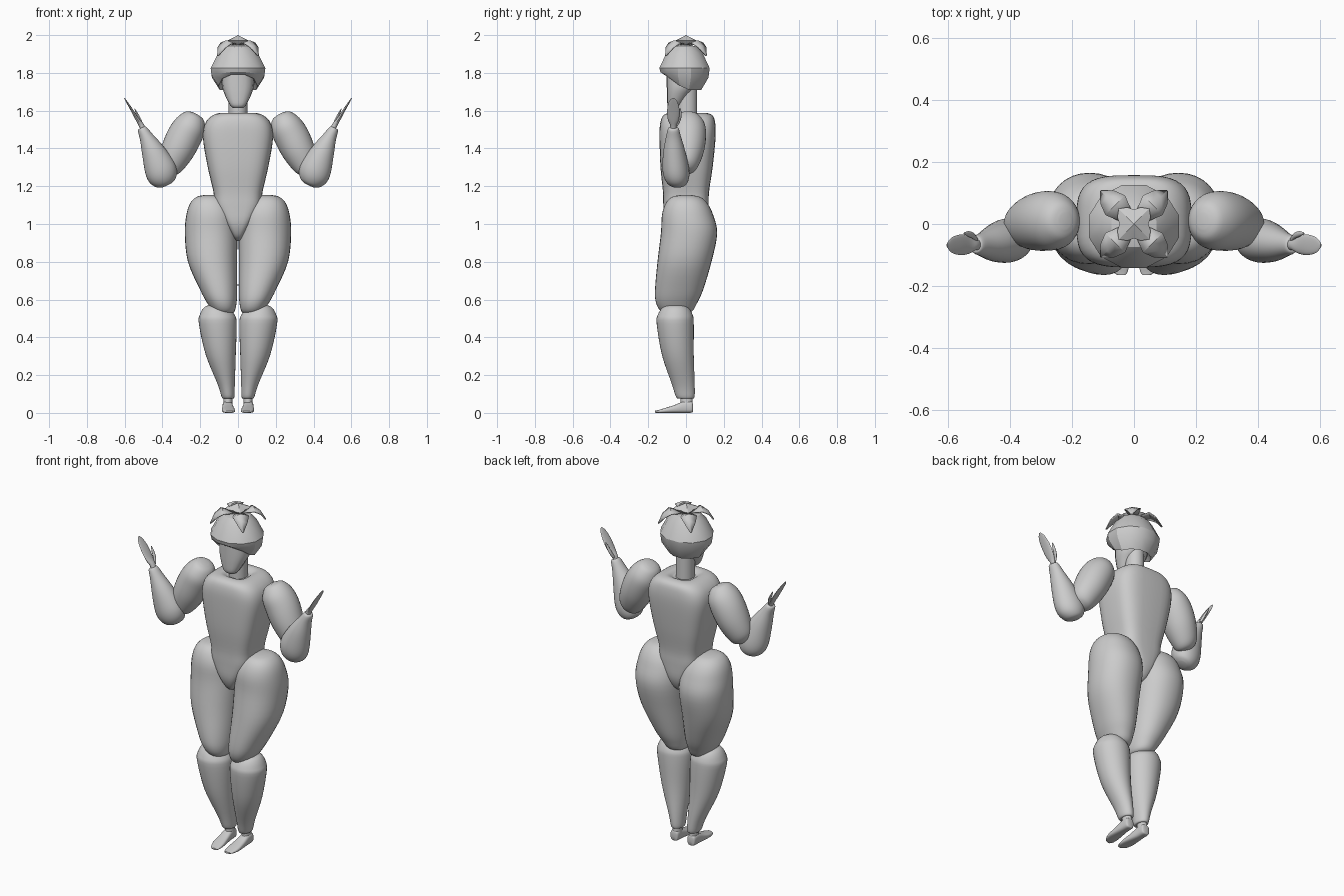
import bpy, bmesh, math
from mathutils import Vector

X, Y, Z = Vector((1, 0, 0)), Vector((0, 1, 0)), Vector((0, 0, 1))


def finish(name, bm, mirror=False, angle=40, thick=0):
    bmesh.ops.recalc_face_normals(bm, faces=bm.faces)
    me = bpy.data.meshes.new(name)
    bm.to_mesh(me)
    bm.free()
    me.shade_smooth()
    me.set_sharp_from_angle(angle=math.radians(angle))
    ob = bpy.data.objects.new(name, me)
    bpy.context.collection.objects.link(ob)
    if thick:
        s = ob.modifiers.new("thickness", 'SOLIDIFY')
        s.thickness, s.offset = thick, 0
    if mirror:
        m = ob.modifiers.new("mirror", 'MIRROR')
        m.use_mirror_merge = False
    return ob


def skin(bm, loops, start=None, end=None):
    """Bridge vertex loops and close the ends with fans."""
    n = len(loops[0])
    for a, b in zip(loops, loops[1:]):
        for i in range(n):
            j = (i + 1) % n
            bm.faces.new((a[i], a[j], b[j], b[i]))
    for co, lp in ((start, loops[0]), (end, loops[-1])):
        if co is not None:
            p = bm.verts.new(co)
            for i in range(n):
                bm.faces.new((p, lp[i], lp[(i + 1) % n]))


def loft(name, rings, u=X, v=Y, n=32, e=2.0, sub=4, mirror=False, angle=40):
    """Smooth loft through rings of (x, y, z, radius_u, radius_v)."""
    pts = []
    for i in range(len(rings) - 1):
        p = [rings[max(0, min(len(rings) - 1, i + k))] for k in (-1, 0, 1, 2)]
        for s in range(sub):
            t = s / sub
            pts.append([0.5 * (2*b + (c-a)*t + (2*a-5*b+4*c-d)*t*t + (3*b-a-3*c+d)*t**3)
                        for a, b, c, d in zip(*p)])
    pts.append(rings[-1])
    bm = bmesh.new()
    loops = []
    for x, y, z, ru, rv in pts:
        lp = []
        for i in range(n):
            a = 2 * math.pi * i / n
            c, s = math.cos(a), math.sin(a)
            cu = math.copysign(abs(c) ** (2 / e), c) * max(ru, .002)
            sv = math.copysign(abs(s) ** (2 / e), s) * max(rv, .002)
            lp.append(bm.verts.new(Vector((x, y, z)) + u * cu + v * sv))
        loops.append(lp)
    skin(bm, loops, pts[0][:3], pts[-1][:3])
    return finish(name, bm, mirror, angle)


# Torso: rounded-box bodice ending in a V between the thighs
loft("torso", [(0, .01, 1.572, .055, .055), (0, .01, 1.588, .085, .09), (0, .01, 1.575, .135, .13),
               (0, .009, 1.53, .175, .146), (0, .008, 1.45, .185, .148), (0, .003, 1.3, .16, .138),
               (0, 0, 1.17, .13, .122), (0, 0, 1.09, .12, .12), (0, 0, 1.0, .07, .115),
               (0, 0, .935, .028, .085), (0, 0, .91, .01, .04)], n=40, e=3.4)

# Legs
loft("thighs", [(.15, 0, 1.153, .03, .03), (.15, 0, 1.143, .07, .075), (.148, .003, 1.11, .105, .11),
                (.143, .008, 1.05, .13, .135), (.1425, .016, .95, .139, .149),
                (.135, -.008, .8, .13, .143), (.102, -.037, .65, .098, .127),
                (.085, -.05, .58, .077, .108), (.075, -.05, .535, .055, .08),
                (.073, -.05, .52, .025, .035)], e=2.15, mirror=True)
loft("calves", [(.12, -.055, .572, .025, .03), (.118, -.056, .56, .06, .065),
                (.11, -.057, .52, .092, .092), (.107, -.057, .47, .1, .098),
                (.091, -.043, .305, .079, .084), (.062, -.014, .15, .045, .06),
                (.053, -.004, .085, .034, .049), (.053, -.002, .075, .025, .035)], mirror=True)
loft("ankles", [(.053, .003, .1, .022, .03), (.053, .003, .03, .025, .033)], n=20, sub=1, mirror=True)
loft("feet", [(.055, .036, .028, .018, .022), (.055, .028, .031, .025, .03), (.055, -.01, .031, .027, .031),
              (.053, -.06, .021, .031, .021), (.05, -.11, .013, .034, .013),
              (.045, -.15, .007, .026, .007), (.04, -.165, .006, .012, .005)],
     u=X, v=Z, n=20, e=3, mirror=True)

# Arms
loft("upper_arms", [(.222, .01, 1.583, .02, .025), (.228, .01, 1.57, .055, .06),
                    (.25, .01, 1.525, .083, .09), (.283, .01, 1.465, .092, .096),
                    (.32, .006, 1.39, .088, .09), (.355, 0, 1.32, .072, .07),
                    (.368, -.005, 1.285, .05, .05), (.373, -.005, 1.272, .02, .02)],
     u=Vector((.89, 0, .457)), mirror=True)
loft("forearms", [(.374, -.045, 1.205, .025, .025), (.38, -.046, 1.217, .055, .05),
                  (.395, -.05, 1.25, .079, .067), (.415, -.055, 1.30, .083, .07),
                  (.45, -.062, 1.385, .062, .058), (.485, -.066, 1.46, .037, .04),
                  (.507, -.067, 1.503, .025, .029), (.51, -.067, 1.51, .015, .018)],
     u=Vector((.9, 0, -.42)), mirror=True)
HAND_U = Vector((.823, 0, -.568))
loft("hands", [(.5, -.067, 1.495, .014, .018), (.513, -.067, 1.525, .014, .018),
               (.532, -.067, 1.553, .01, .029), (.56, -.067, 1.6, .007, .033),
               (.588, -.068, 1.645, .004, .024), (.602, -.068, 1.667, .002, .006)],
     u=HAND_U, n=16, mirror=True)
loft("thumbs", [(.508, -.052, 1.52, .007, .009), (.518, -.038, 1.55, .007, .01),
                (.533, -.032, 1.58, .006, .009), (.547, -.03, 1.61, .002, .003)],
     u=HAND_U, n=12, mirror=True)

# Neck and tapered face
loft("neck", [(0, .005, 1.76, .05, .054), (0, .005, 1.56, .05, .054)], n=24, sub=1)
loft("face", [(0, -.066, 1.615, .027, .02), (0, -.062, 1.632, .044, .036), (0, -.045, 1.68, .068, .056),
              (0, -.025, 1.73, .084, .077), (0, -.015, 1.8, .085, .088)], n=16, e=2.4)

# Hair: faceted bowl with its rim raised over the face
bm = bmesh.new()
loops = []
for r, z, lift in ((.075, 1.938, 0), (.108, 1.905, 0), (.15, 1.825, 0), (.143, 1.775, .03),
                   (.1, 1.71, .085), (.085, 1.735, .07)):
    lp = []
    for i in range(12):
        a = math.tau * (i + .5) / 12
        front = max(0, -math.sin(a))
        rr = r + (.025 * front if r <= .1 and lift else 0)
        lp.append(bm.verts.new((rr * math.cos(a), -.008 + .92 * rr * math.sin(a), z + lift * front)))
    loops.append(lp)
skin(bm, loops, (0, -.005, 1.955), (0, 0, 1.77))
finish("hair", bm, angle=30)

# Four pointed leaves drooping along the diagonals
bm = bmesh.new()
for k in range(4):
    a = math.pi / 4 + k * math.pi / 2
    d, w = Vector((math.cos(a), math.sin(a), 0)), Vector((-math.sin(a), math.cos(a), 0))
    rows = []
    for dist, half, ridge, edge in ((.02, .018, 1.95, 1.948), (.085, .044, 1.97, 1.958),
                                    (.12, .03, 1.945, 1.935), (.15, .003, 1.893, 1.89)):
        rows.append([bm.verts.new(d * dist + w * (half * s) + Z * (edge if s else ridge)) for s in (-1, 0, 1)])
    for p, q in zip(rows, rows[1:]):
        for i in range(2):
            bm.faces.new((p[i], p[i + 1], q[i + 1], q[i]))
finish("leaves", bm, angle=30, thick=.006)

# Four-lobed pointed cap in the middle of the leaves
bm = bmesh.new()
loops = []
for r, z in ((.058, 1.972), (.03, 1.945)):
    lp = []
    for i in range(16):
        a = math.tau * i / 16
        rr = r * (1 - .2 * math.cos(4 * a))
        lp.append(bm.verts.new((rr * math.cos(a), rr * math.sin(a), z)))
    loops.append(lp)
skin(bm, loops, (0, 0, 2.0), (0, 0, 1.94))
finish("leaf_cap", bm, angle=30)
